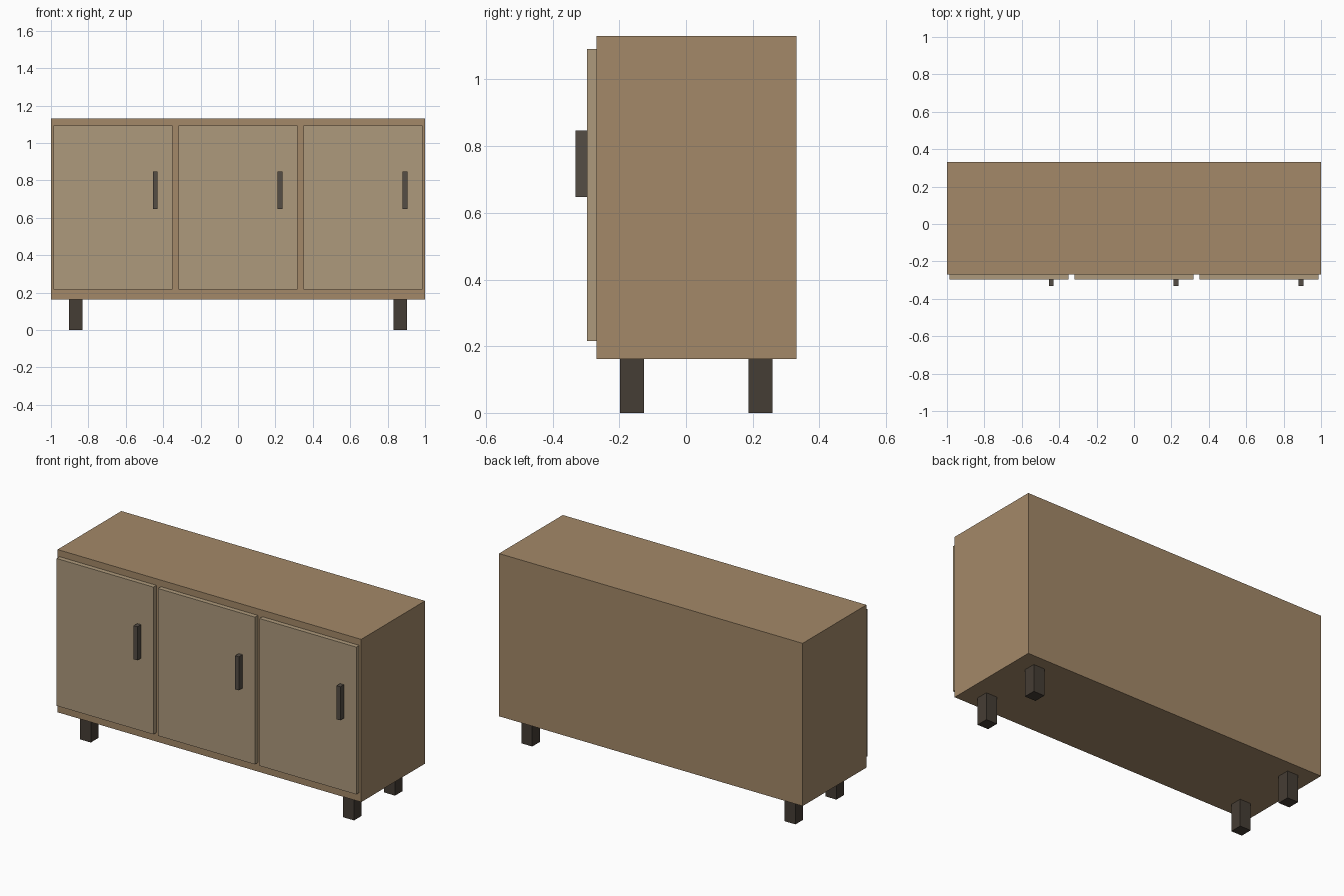
import bpy, bmesh
from mathutils import Vector

if "Cube" in bpy.data.objects:
    bpy.data.objects.remove(bpy.data.objects["Cube"])


def material(name, rgb):
    m = bpy.data.materials.new(name)
    m.diffuse_color = (*rgb, 1)
    m.use_nodes = True
    m.node_tree.nodes["Principled BSDF"].inputs["Base Color"].default_value = m.diffuse_color
    return m


wood = material("wood", (0.37, 0.25, 0.14))
door_wood = material("door_wood", (0.42, 0.32, 0.20))
dark = material("dark_wood", (0.06, 0.047, 0.035))
metal = material("handle_metal", (0.09, 0.075, 0.06))


def box(name, lo, hi, mat):
    lo, hi = Vector(lo), Vector(hi)
    mesh = bpy.data.meshes.new(name)
    bm = bmesh.new()
    bmesh.ops.create_cube(bm, size=1)
    bmesh.ops.scale(bm, vec=hi - lo, verts=bm.verts)
    bmesh.ops.translate(bm, vec=(lo + hi) / 2, verts=bm.verts)
    bm.to_mesh(mesh)
    bm.free()
    mesh.materials.append(mat)
    ob = bpy.data.objects.new(name, mesh)
    bpy.context.collection.objects.link(ob)
    return ob


FRONT, BACK, BOTTOM, TOP = -0.269, 0.331, 0.162, 1.131

# Cabinet body
box("cabinet_body", (-1, FRONT, BOTTOM), (1, BACK, TOP), wood)

# Three doors, each with a handle near its right edge
for side, x in (("left", -0.668), ("middle", 0), ("right", 0.668)):
    box(f"{side}_door", (x - 0.319, -0.297, 0.215), (x + 0.319, FRONT, 1.092), door_wood)
    hx = x + 0.225
    box(f"{side}_handle", (hx - 0.0125, -0.331, 0.647), (hx + 0.0125, -0.297, 0.847), metal)

# Four square legs, inset from the corners
LEG, INSET = 0.072, 0.071
for end, y in (("front", FRONT + INSET), ("back", BACK - INSET - LEG)):
    for side, x in (("left", -0.903), ("right", 0.903 - LEG)):
        box(f"{end}_{side}_leg", (x, y, 0), (x + LEG, y + LEG, BOTTOM), dark)
